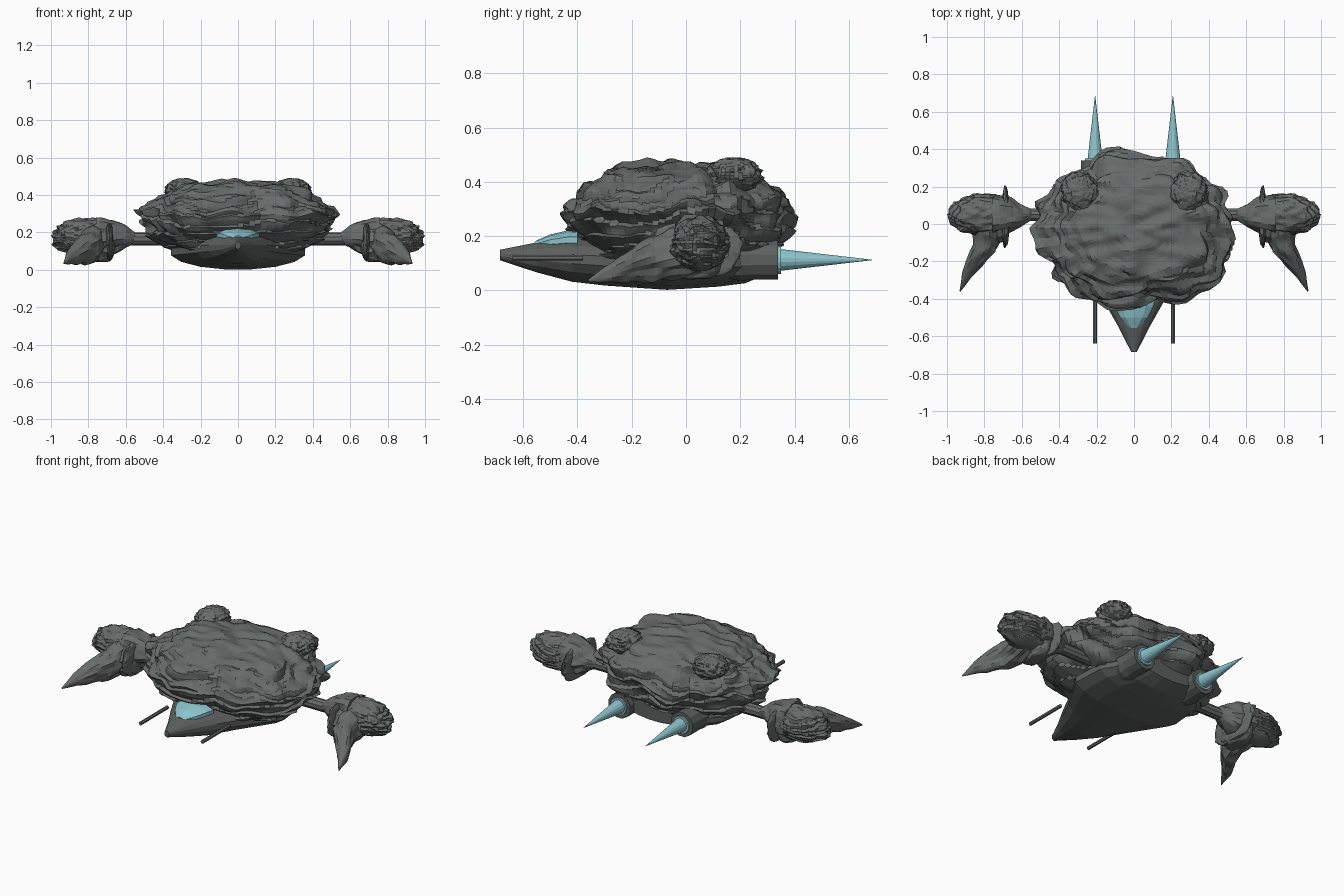
import bpy, bmesh, math
from mathutils import Vector, noise

if "Cube" in bpy.data.objects:
    bpy.data.objects.remove(bpy.data.objects["Cube"])


def material(name, rgb):
    m = bpy.data.materials.new(name)
    m.diffuse_color = (*rgb, 1)
    m.use_nodes = True
    m.node_tree.nodes["Principled BSDF"].inputs["Base Color"].default_value = m.diffuse_color
    return m


ROCK = material("rock grey", (0.135, 0.15, 0.145))
HULL = material("hull grey", (0.108, 0.117, 0.114))
CYAN = material("pale cyan", (0.27, 0.56, 0.62))


def skin(name, rings, mat):
    """Join rings of points into a closed flat-faced tube."""
    bm = bmesh.new()
    loops = [[bm.verts.new(p) for p in ring] for ring in rings]
    n = len(loops[0])
    for a, b in zip(loops, loops[1:]):
        for i in range(n):
            j = (i + 1) % n
            bm.faces.new((a[i], a[j], b[j], b[i]))
    bm.faces.new(loops[0][::-1])
    bm.faces.new(loops[-1])
    bmesh.ops.remove_doubles(bm, verts=bm.verts, dist=1e-5)
    bmesh.ops.recalc_face_normals(bm, faces=bm.faces)
    me = bpy.data.meshes.new(name)
    bm.to_mesh(me)
    bm.free()
    me.materials.append(mat)
    ob = bpy.data.objects.new(name, me)
    bpy.context.collection.objects.link(ob)
    return ob


def oval(c, u, v, n=16):
    c, u, v = Vector(c), Vector(u), Vector(v)
    return [c + u * math.cos(t) + v * math.sin(t)
            for t in (2 * math.pi * (i + 0.5) / n for i in range(n))]


def loft_y(name, sections, mat, x=0, n=16):
    """Sections along y: (y, half width, bottom z, top z)."""
    return skin(name, [oval((x, y, (lo + hi) / 2), (w, 0, 0), (0, 0, (hi - lo) / 2), n)
                       for y, w, lo, hi in sections], mat)


def turned_y(name, x, z, profile, mat, n=12):
    """Round part along y: (y, radius)."""
    return loft_y(name, [(y, r, z - r, z + r) for y, r in profile], mat, x, n)


def lerp_table(table, t):
    i = min(int(t), len(table) - 2)
    return [a + (b - a) * (t - i) for a, b in zip(table[i], table[i + 1])]


def stone_limb(name, path, direction, flip, rough=0.25, n=20, steps=5):
    """Rough tapering limb; path rows are (x, y, z, half width, half height)."""
    rings = []
    for k in range((len(path) - 1) * steps + 1):
        x, y, z, w, h = lerp_table(path, k / steps)
        ring = []
        for p in oval((0, 0, 0), Vector(direction) * w, (0, 0, h), n):
            d = 1 + rough * noise.noise(Vector((p.x * 18 + x * 9, y * 12 + p.y * 18, p.z * 45)))
            ring.append(Vector((flip * (x + p.x * d), y + p.y * d, z + p.z * d)))
        rings.append(ring)
    return skin(name, rings, ROCK)


BALL = [(math.cos(t), 0.5 + 0.5 * math.sin(t))
        for t in (math.pi * (i / 16 - 0.5) for i in range(17))]
SLAB = [(0, 0), (0.6, 0.02), (0.85, 0.15), (1, 0.4), (1, 0.7), (0.8, 0.92), (0.5, 0.99), (0, 1)]


def rock(name, lo, hi, profile=BALL, outline=None, segs=40, rings=24, amp=0.18,
         freq=(2, 2, 5), layers=6, lift=0.06, ledge_amp=0.06, seed=0, flip=1):
    """Layered lump of stone fitted to a box; profile is (radius, height)."""
    pts = []
    for k in range(rings + 1):
        r, h = lerp_table(profile, k / rings * (len(profile) - 1))
        ring = []
        for s in range(segs):
            a = 2 * math.pi * s / segs
            m = 1
            if outline:
                m = lerp_table([(v,) for v in outline + outline[:1]],
                               s / segs * len(outline))[0]
            p = Vector((m * r * math.cos(a), m * r * math.sin(a), h))
            q = Vector((p.x * freq[0] + seed, p.y * freq[1], h * freq[2]))
            ledge = (h * layers + 1.5 * noise.noise(p * 1.5 + Vector((seed, 5, 0)))) % 1
            d = 1 + amp * noise.noise(q) + ledge_amp * (ledge - 0.5)
            rise = lift * min(1, 2 * h) * noise.noise(q * 1.3 + Vector((7, 3, seed)))
            ring.append(Vector((p.x * d, p.y * d, h + rise)))
        pts.append(ring)
    flat = [p for ring in pts for p in ring]
    for ax in range(3):
        a, b = min(p[ax] for p in flat), max(p[ax] for p in flat)
        for p in flat:
            p[ax] = lo[ax] + (p[ax] - a) / (b - a) * (hi[ax] - lo[ax])
    for p in flat:
        p.x *= flip
    return skin(name, pts, ROCK)


# Hull with pointed nose and cockpit canopy
loft_y("hull", [(-0.685, 0.015, 0.11, 0.15), (-0.55, 0.085, 0.065, 0.178),
                (-0.42, 0.16, 0.03, 0.20), (-0.3, 0.225, 0.016, 0.2),
                (-0.07, 0.365, 0.0, 0.19), (0.12, 0.35, 0.012, 0.185),
                (0.22, 0.28, 0.025, 0.18), (0.3, 0.2, 0.06, 0.17)], HULL)
loft_y("canopy", [(-0.555, 0.025, 0.15, 0.182), (-0.5, 0.078, 0.15, 0.206),
                  (-0.44, 0.108, 0.15, 0.22), (-0.4, 0.12, 0.15, 0.222)], CYAN, n=10)

# Large layered stone shell, plan outline every 15 degrees from +x
rock("stone_shell", (-0.56, -0.465, 0.085), (0.545, 0.415, 0.49),
     [(0, 0), (0.62, 0.01), (0.76, 0.1), (0.87, 0.2), (0.95, 0.31), (1, 0.43), (1.02, 0.53),
      (0.96, 0.64), (0.87, 0.75), (0.75, 0.86), (0.58, 0.94), (0.3, 0.99), (0, 1)],
     [0.98, 0.98, 1.05, 0.95, 1.03, 0.95, 0.98, 1.0, 0.9, 0.92, 1.0, 0.98,
      1.01, 0.98, 0.95, 1.03, 1.0, 1.02, 1.0, 0.92, 1.02, 1.06, 1.06, 1.0],
     segs=96, rings=60, amp=0.12, freq=(3, 5, 4), layers=7, lift=0.08,
     ledge_amp=0.06, seed=2)

for s, side in ((-1, "left"), (1, "right")):
    # Stone knobs on top
    rock(side + "_knob", (0.18, 0.065, 0.36), (0.395, 0.29, 0.49),
         amp=0.2, freq=(4, 4, 4), layers=5, ledge_amp=0.12, seed=11, flip=s)

    # Arm, shoulder cone, plates and outer stone pod
    skin(side + "_arm", [oval((s * x, 0.05, 0.165), (0, 0.035, 0), (0, 0, 0.035), 10)
                         for x in (0.35, 0.62)], ROCK)
    stone_limb(side + "_shoulder_cone",
               [(0.55, 0.05, 0.17, 0.03, 0.03), (0.6, 0.05, 0.175, 0.06, 0.06),
                (0.66, 0.05, 0.175, 0.088, 0.09), (0.76, 0.05, 0.175, 0.11, 0.103)],
               (0, 1, 0), s)
    rock(side + "_shoulder_plate", (0.665, -0.13, 0.05), (0.71, 0.21, 0.25), SLAB,
         rings=24, segs=32, amp=0.12, seed=23, flip=s)
    rock(side + "_shoulder_block", (0.655, -0.1, 0.04), (0.8, 0.14, 0.22), SLAB,
         seed=29, flip=s)
    rock(side + "_pod", (0.62, -0.065, 0.07), (1.0, 0.165, 0.28),
         segs=48, rings=36, amp=0.16, freq=(3, 3, 6), layers=8,
         ledge_amp=0.14, seed=31, flip=s)

    # Curved stone claw pointing forward
    stone_limb(side + "_claw",
               [(0.79, 0.05, 0.15, 0.08, 0.09), (0.785, -0.06, 0.135, 0.068, 0.09),
                (0.80, -0.13, 0.115, 0.058, 0.083), (0.855, -0.21, 0.09, 0.042, 0.06),
                (0.895, -0.28, 0.065, 0.026, 0.037), (0.93, -0.36, 0.035, 0.003, 0.005)],
               (1, 0.3, 0), s)

    # Engine, glowing ring and exhaust spike
    turned_y(side + "_engine", s * 0.21, 0.112,
             [(0.1, 0.06), (0.2, 0.08), (0.24, 0.075), (0.34, 0.075)], HULL)
    turned_y(side + "_exhaust_ring", s * 0.21, 0.112, [(0.33, 0.052), (0.35, 0.052)], CYAN, 16)
    turned_y(side + "_exhaust_spike", s * 0.208, 0.112,
             [(0.345, 0.041), (0.685, 0.001)], CYAN, 16)

    # Thin free forward gun barrel
    turned_y(side + "_gun", s * 0.208, 0.12, [(-0.64, 0.011), (-0.38, 0.011)], ROCK, 8)
